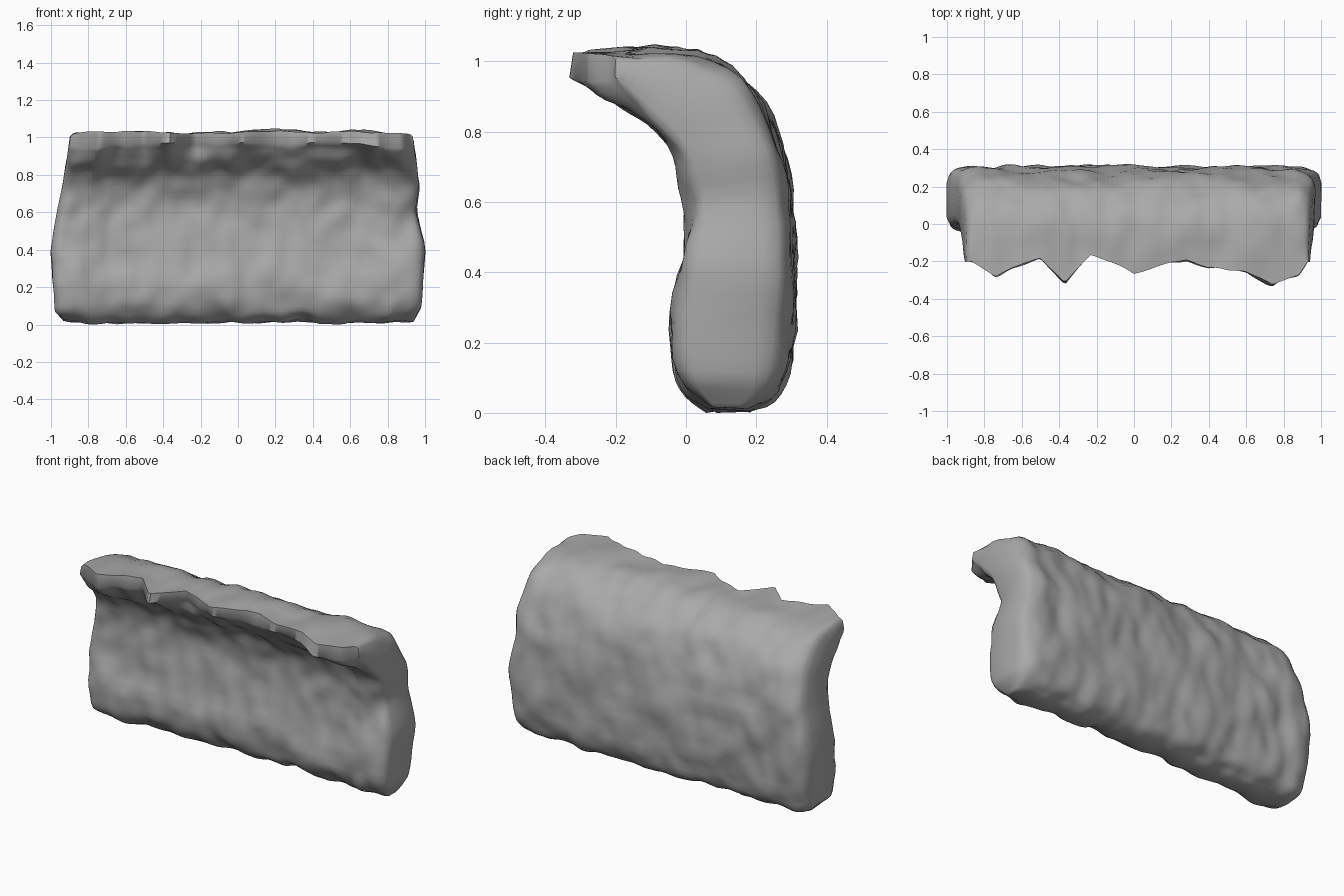
import bpy, bmesh, math
from mathutils import Vector, noise

cube = bpy.data.objects.get("Cube")
if cube:
    bpy.data.objects.remove(cube)

stone = bpy.data.materials.new("grey stone")
stone.use_nodes = True
GREY = (0.4, 0.4, 0.4, 1)
stone.diffuse_color = GREY
stone.node_tree.nodes["Principled BSDF"].inputs["Base Color"].default_value = GREY

# Cross-section of the curling wall as (y, z), foot to lip
FRONT = [(.06, .02), (-.01, .08), (-.045, .2), (-.02, .4), (0, .58), (-.03, .71),
         (-.09, .81), (-.17, .88), (-.23, .95)]
BACK = [(.18, .02), (.26, .07), (.295, .2), (.305, .4), (.295, .6), (.265, .77),
        (.19, .92), (.03, 1.03), (-.225, 1.04)]
# End outlines as (z, half length) and the ragged lip edge as (x, y)
LEFT = [(0, .93), (.1, .98), (.42, 1), (.62, .95), (.75, .97), (.9, .95), (1.05, .93)]
RIGHT = [(0, .92), (.08, .98), (.4, 1), (.6, .97), (.8, .93), (1.05, .89)]
LIP = [(-.87, -.2), (-.74, -.28), (-.6, -.21), (-.5, -.18), (-.37, -.32), (-.23, -.17),
       (-.12, -.21), (0, -.27), (.2, -.2), (.28, -.19), (.4, -.24), (.6, -.25),
       (.74, -.33), (.88, -.28), (.93, -.2)]
STEPS, STATIONS = 4, 110


def smooth(points):
    """Catmull-Rom curve through the points."""
    pts = [Vector(p) for p in points]
    pts = [2 * pts[0] - pts[1]] + pts + [2 * pts[-1] - pts[-2]]
    out = []
    for a, b, c, d in zip(pts, pts[1:], pts[2:], pts[3:]):
        for k in range(STEPS):
            t = k / STEPS
            out.append(b + (c - a) * t / 2 + (a - 2.5 * b + 2 * c - d / 2) * t * t
                       + (1.5 * (b - c) + (d - a) / 2) * t ** 3)
    return out + [pts[-2]]


def lookup(table, value):
    """Straight-line interpolation in a sorted table."""
    value = max(table[0][0], min(table[-1][0], value))
    for (a, p), (b, q) in zip(table, table[1:]):
        if value <= b:
            return p + (q - p) * (value - a) / (b - a)


front, back = smooth(FRONT), smooth(BACK)
spine = [(f + b) / 2 for f, b in zip(front, back)]

# Sweep the section along x: rounded ends, slightly hollow front between them
bm = bmesh.new()
rings = []
for i in range(STATIONS + 1):
    u = -math.cos(math.pi * i / STATIONS) * .35 + (2 * i / STATIONS - 1) * .65
    edge = max(0, (abs(u) - .88) / .12)
    size = math.sqrt(max(0, 1 - edge ** 2.4))
    hollow = .03 * max(0, min(1, (.84 - abs(u)) / .14))
    section = [s + (f - s) * (.65 + .35 * size) + (s - f).normalized() * hollow
               for f, s in zip(front, spine)]
    section += [s + (b - s) * (.45 + .55 * size)
                for b, s in zip(reversed(back), reversed(spine))]
    ring = []
    for q in section:
        reach = lookup(LEFT if u > 0 else RIGHT, q.y)
        ring.append(bm.verts.new((u * reach, q.x, q.y)))
    rings.append(ring)
n = len(rings[0])
for a, b in zip(rings, rings[1:]):
    for j in range(n):
        k = (j + 1) % n
        bm.faces.new((a[j], b[j], b[k], a[k]))
for ring in (rings[0], rings[-1]):
    for j in range(n // 2 - 1):
        bm.faces.new((ring[j], ring[j + 1], ring[n - 2 - j], ring[n - 1 - j]))
bmesh.ops.recalc_face_normals(bm, faces=bm.faces)
bm.normal_update()

# Weathered lumps, and a ragged lip
for v, normal in [(v, v.normal.copy()) for v in bm.verts]:
    p = v.co.copy()
    lump = noise.noise(p * 4.5) * .02 + noise.noise(p * 10 + Vector((3, 7, 1))) * .016
    v.co += Vector((normal.x * .3, normal.y, normal.z)) * lump
    lip = max(0, min(1, (-.06 - p.y) / .16))
    v.co.y *= 1 + lip * (lookup(LIP, p.x) / -.225 - 1)

# Rest the footing on the ground
low = min(v.co.z for v in bm.verts)
for v in bm.verts:
    v.co.z -= low

mesh = bpy.data.meshes.new("curled_rock_wall")
bm.to_mesh(mesh)
bm.free()
mesh.materials.append(stone)
wall = bpy.data.objects.new("curled_rock_wall", mesh)
bpy.context.collection.objects.link(wall)
bpy.context.view_layer.objects.active = wall
wall.select_set(True)
bpy.ops.object.shade_smooth_by_angle(angle=math.radians(60))
